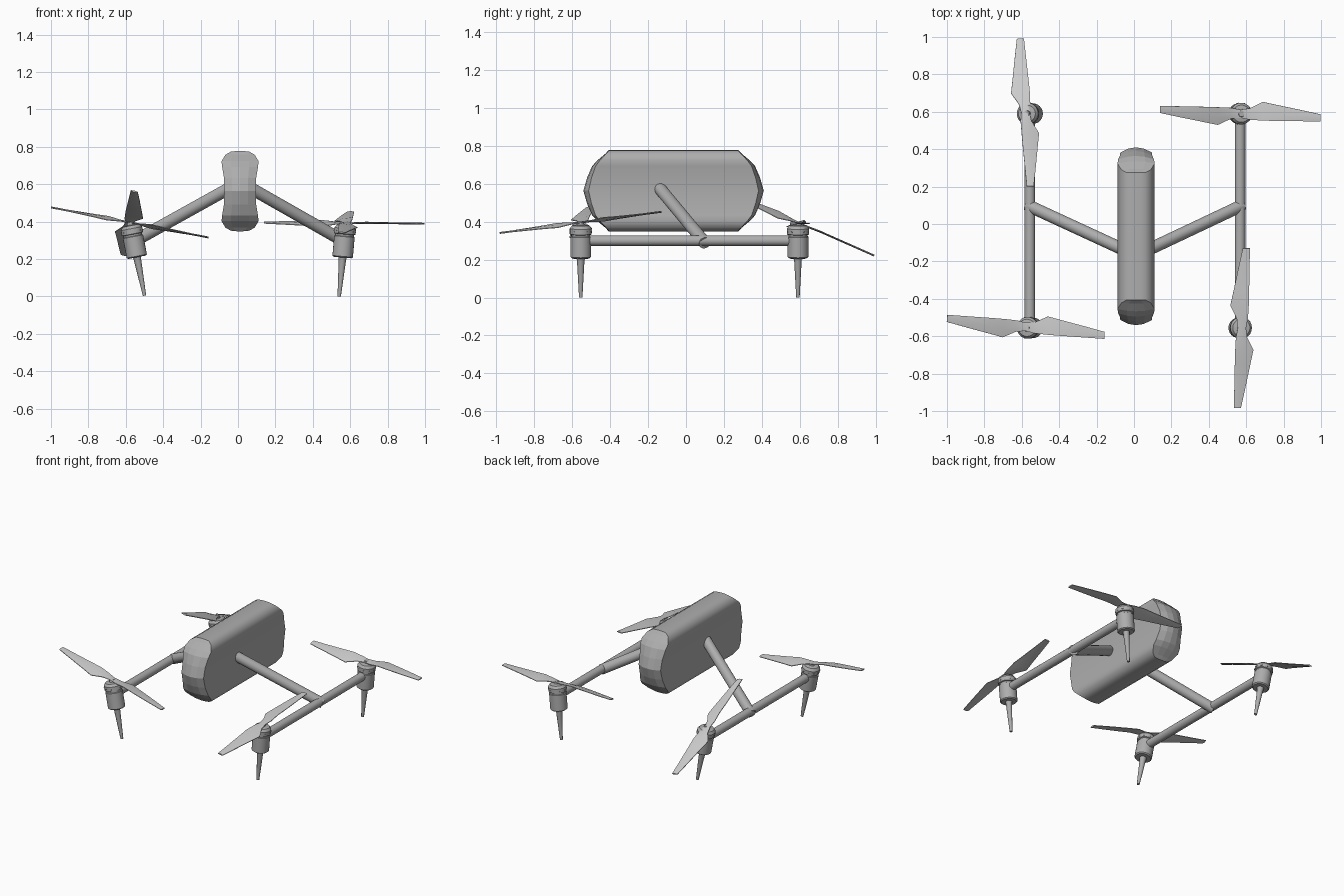
import bpy, bmesh
from math import radians, cos, sin, pi
from mathutils import Matrix, Vector

if "Cube" in bpy.data.objects:
    bpy.data.objects.remove(bpy.data.objects["Cube"])

# Dark grey frame, paler propellers
frame = bpy.data.materials.new("dark_grey")
frame.diffuse_color = (.42, .42, .42, 1)
frame.use_nodes = True
frame.node_tree.nodes["Principled BSDF"].inputs["Base Color"].default_value = frame.diffuse_color


def finish(name, bm, matrix=Matrix(), smooth=30, mat=frame):
    bmesh.ops.recalc_face_normals(bm, faces=bm.faces)
    me = bpy.data.meshes.new(name)
    bm.to_mesh(me)
    bm.free()
    ob = bpy.data.objects.new(name, me)
    bpy.context.collection.objects.link(ob)
    ob.matrix_world = matrix
    if mat:
        me.materials.append(mat)
    bpy.ops.object.select_all(action='DESELECT')
    ob.select_set(True)
    bpy.context.view_layer.objects.active = ob
    bpy.ops.object.shade_smooth_by_angle(angle=radians(smooth))
    return ob


def skin(bm, rings):
    """Join a list of closed vertex rings and cap both ends."""
    loops = [[bm.verts.new(p) for p in r] for r in rings]
    n = len(loops[0])
    for a, b in zip(loops, loops[1:]):
        for i in range(n):
            j = (i + 1) % n
            bm.faces.new((a[i], a[j], b[j], b[i]))
    bm.faces.new(loops[0])
    bm.faces.new(loops[-1])


def lathe(bm, profile, n=20):
    skin(bm, [[(r * cos(2 * pi * i / n), r * sin(2 * pi * i / n), z)
               for i in range(n)] for r, z in profile])


def tube(name, a, b, r, n=20):
    a, b = Vector(a), Vector(b)
    bm = bmesh.new()
    lathe(bm, [(r, 0), (r, (b - a).length)], n)
    rot = (b - a).to_track_quat('Z', 'Y').to_matrix().to_4x4()
    return finish(name, bm, Matrix.Translation(a) @ rot)


# Body: hourglass section (height, half width, end bulge) with faceted ends
half = [(.211, .05, .004), (.195, .078, .022), (.16, .099, .064),
        (.13, .096, .092), (.07, .086, .118)]
rows = half + [(0, .084, .138)] + [(-z, w, e) for z, w, e in reversed(half)]
cols = (-1, -.5, 0, .5, 1)
bm = bmesh.new()
ends = []
for y0, side in ((-.403, -1), (.272, 1)):
    grid = []
    for z, w, e in rows:
        # slight crown on the top and bottom rows
        crown = .004 if w == .05 else 0
        grid.append([bm.verts.new((.011 + c * w,
                                   y0 + side * e * (1 - .2 * c * c),
                                   .563 + z + (crown * (1 - c * c) if z > 0
                                               else -crown * (1 - c * c))))
                     for c in cols])
    for a, b in zip(grid, grid[1:]):
        for i in range(4):
            bm.faces.new((a[i], a[i + 1], b[i + 1], b[i]))
    rim = grid[0] + [g[-1] for g in grid[1:-1]] + grid[-1][::-1] \
        + [g[0] for g in grid[-2:0:-1]]
    ends.append(rim)
caps = len(bm.faces)
for i in range(len(ends[0])):
    j = (i + 1) % len(ends[0])
    bm.faces.new((ends[0][i], ends[0][j], ends[1][j], ends[1][i]))
body = finish("body", bm, smooth=38)
for p in list(body.data.polygons)[:caps]:
    p.use_smooth = False


# Motor and its landing leg, turned around the rail axis
def motor(name, matrix):
    bm = bmesh.new()
    lathe(bm, [(.048, -.09), (.055, -.084), (.055, .022), (.05, .025),
               (.05, .034), (.058, .037), (.058, .066), (.046, .082),
               (.02, .086), (.016, .1)], 24)
    # small vents around the upper shell
    for k in range(10):
        m = Matrix.Rotation(2 * pi * k / 10, 4, 'Z') \
            @ Matrix.Translation((.057, 0, .05)) @ Matrix.Diagonal((.006, .01, .006, 1))
        bmesh.ops.create_cube(bm, size=1, matrix=m)
    finish(name + "_motor", bm, matrix)
    bm = bmesh.new()
    lathe(bm, [(.009, -.299), (.02, -.1), (.023, -.085)], 12)
    finish(name + "_leg", bm, matrix)


# Two-blade propeller: (radius, lower edge, upper edge, pitch)
BLADE = [(0, -.022, .022, 0), (.05, -.032, .028, .1), (.12, -.036, .062, .22),
         (.2, -.038, .045, .17), (.32, -.04, .02, .12), (.43, -.042, -.004, .06)]


def propeller(name, loc, spin, tilt_x, tilt_y):
    sections = [(-r, -hi, -lo, -k) for r, lo, hi, k in BLADE[:0:-1]] + BLADE
    rings = []
    for r, lo, hi, k in sections:
        mid = (lo + hi) / 2
        pts = [(lo, -.002), (mid, -.005), (hi, -.002),
               (hi, .002), (mid, .005), (lo, .002)]
        rings.append([(r, y, t - k * (y - mid)) for y, t in pts])
    bm = bmesh.new()
    skin(bm, rings)
    m = Matrix.Translation(loc) @ Matrix.Rotation(radians(tilt_y), 4, 'Y') \
        @ Matrix.Rotation(radians(tilt_x), 4, 'X') \
        @ Matrix.Rotation(radians(spin), 4, 'Z')
    finish(name + "_propeller", bm, m, mat=None)


# Each side: arm, rail, two motors with legs
for side, s, x, tilt in (("left", -1, -.557, -11), ("right", 1, .567, 5)):
    tube(side + "_arm", (.011 + s * .06, -.14, .577), (x + s * .012, .1, .288), .033)
    tube(side + "_rail", (x, -.555, .3), (x, .59, .3), .028)
    for end, y in (("front", -.555), ("back", .59)):
        motor(f"{end}_{side}", Matrix.Translation((x, y, .298))
              @ Matrix.Rotation(radians(tilt), 4, 'Y'))

propeller("front_left", (-.579, -.55, .396), -3, 0, 10.8)
propeller("back_left", (-.581, .596, .392), 93, -23.6, 9)
propeller("front_right", (.577, -.556, .396), 90, 7.5, 1)
propeller("back_right", (.568, .59, .392), 0, 7.5, 0)
